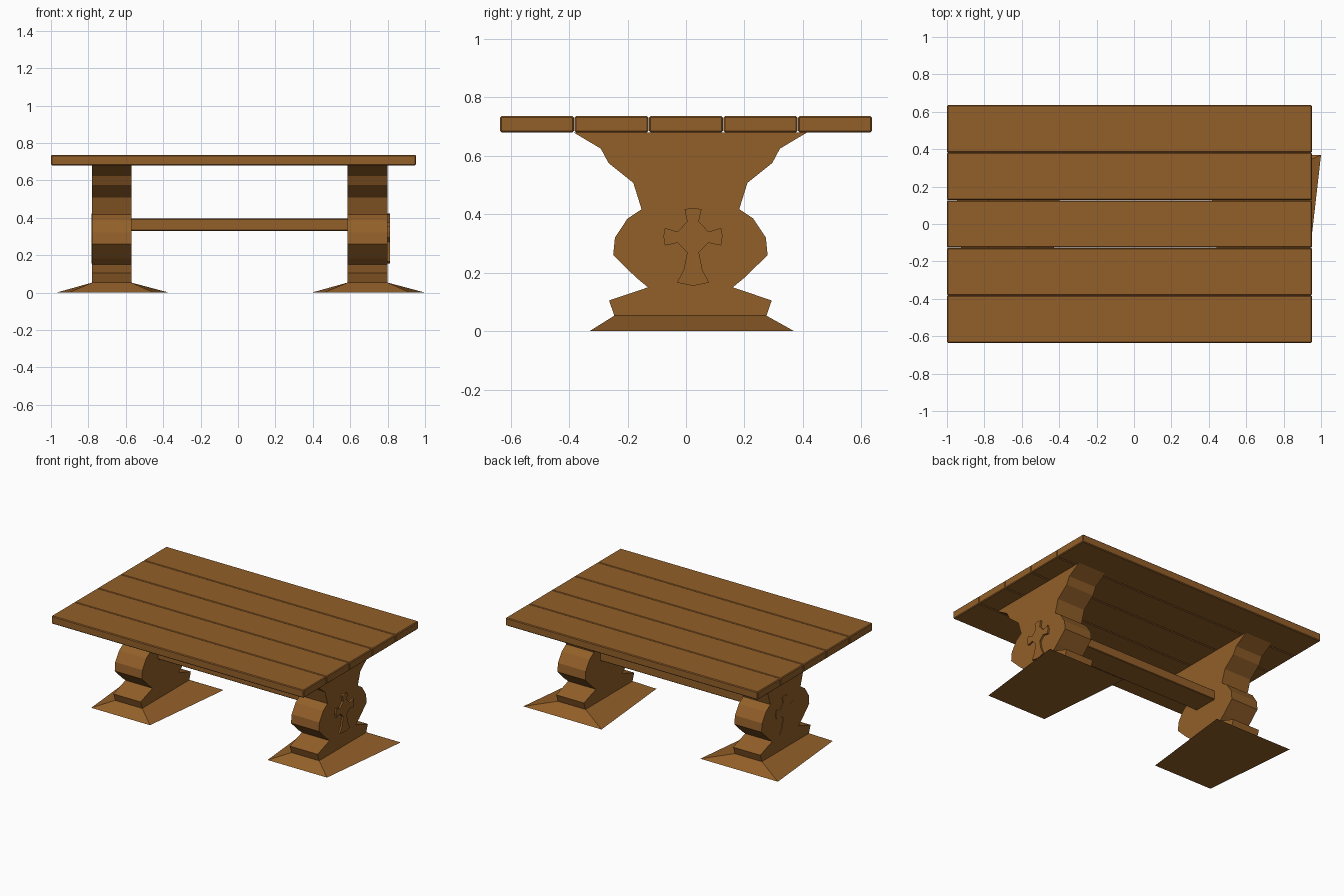
import bpy, bmesh

if "Cube" in bpy.data.objects:
    bpy.data.objects.remove(bpy.data.objects["Cube"])

wood = bpy.data.materials.new("wood")
wood.diffuse_color = (0.29, 0.115, 0.022, 1)
wood.use_nodes = True
wood.node_tree.nodes["Principled BSDF"].inputs["Base Color"].default_value = wood.diffuse_color


def finish(name, bm):
    bmesh.ops.recalc_face_normals(bm, faces=bm.faces)
    me = bpy.data.meshes.new(name)
    bm.to_mesh(me)
    bm.free()
    me.materials.append(wood)
    ob = bpy.data.objects.new(name, me)
    bpy.context.collection.objects.link(ob)
    return ob


def box(name, x0, x1, y0, y1, z0, z1, bevel=0.0):
    bm = bmesh.new()
    bmesh.ops.create_cube(bm, size=1)
    for v in bm.verts:
        v.co.x = (x0 + x1) / 2 + v.co.x * (x1 - x0)
        v.co.y = (y0 + y1) / 2 + v.co.y * (y1 - y0)
        v.co.z = (z0 + z1) / 2 + v.co.z * (z1 - z0)
    ob = finish(name, bm)
    if bevel:
        m = ob.modifiers.new("bevel", "BEVEL")
        m.width = bevel
        m.segments = 1
    return ob


def mirrored(half, yc):
    """Closed outline from a half profile of (dy, z) mirrored about yc."""
    right = [(yc + d, z) for d, z in half]
    left = [(yc - d, z) for d, z in reversed(half) if d > 0]
    return right + left


def slab(name, outline, x0, x1):
    """Extrude a (y, z) outline along x."""
    bm = bmesh.new()
    a = bm.faces.new([bm.verts.new((x0, y, z)) for y, z in outline])
    r = bmesh.ops.extrude_face_region(bm, geom=[a])
    for v in r["geom"]:
        if isinstance(v, bmesh.types.BMVert):
            v.co.x = x1
    return finish(name, bm)


def flared_foot(name, x0, x1):
    """Foot with a rectangular top and a wider trapezoid on the floor."""
    bm = bmesh.new()
    top = [(x0, -0.245), (x1, -0.245), (x1, 0.275), (x0, 0.275)]
    low = [(x0 - 0.125, -0.33), (x1 + 0.12, -0.33), (x1 + 0.2, 0.37), (x0 - 0.19, 0.37)]
    t = [bm.verts.new((x, y, 0.053)) for x, y in top]
    b = [bm.verts.new((x, y, 0)) for x, y in low]
    bm.faces.new(t)
    bm.faces.new(b)
    for i in range(4):
        j = (i + 1) % 4
        bm.faces.new((b[i], b[j], t[j], t[i]))
    return finish(name, bm)


# table top planks
pitch = 0.2545
for i in range(5):
    c = (i - 2) * pitch
    box(f"top_plank_{i + 1}", -1.0, 0.952, c - 0.1265, c + 0.1265, 0.68, 0.735, 0.005)

# half profiles of the trestle and of the carved cross
trestle = [(0.26, 0.053), (0.278, 0.105), (0.145, 0.15), (0.185, 0.183), (0.264, 0.26),
           (0.258, 0.32), (0.215, 0.385), (0.167, 0.417), (0.195, 0.507), (0.28, 0.575),
           (0.306, 0.624), (0.4, 0.68)]
cross = [(0, 0.155), (0.055, 0.166), (0.032, 0.21), (0.02, 0.27), (0.053, 0.302),
         (0.096, 0.293), (0.101, 0.325), (0.096, 0.353), (0.053, 0.34), (0.02, 0.375),
         (0.029, 0.417), (0, 0.422)]

# legs, feet and cross ornaments on the outer faces
for side, x0, x1, ca, cb in (("left", -0.78, -0.57, -0.784, -0.76),
                             ("right", 0.585, 0.80, 0.78, 0.812)):
    slab(f"{side}_leg", mirrored(trestle, 0.015), x0, x1)
    flared_foot(f"{side}_foot", x0, x1)
    slab(f"{side}_cross_ornament", mirrored(cross, 0.024), ca, cb)

# stretcher between the legs
box("stretcher", -0.6, 0.61, -0.07, 0.11, 0.33, 0.395, 0.004)
